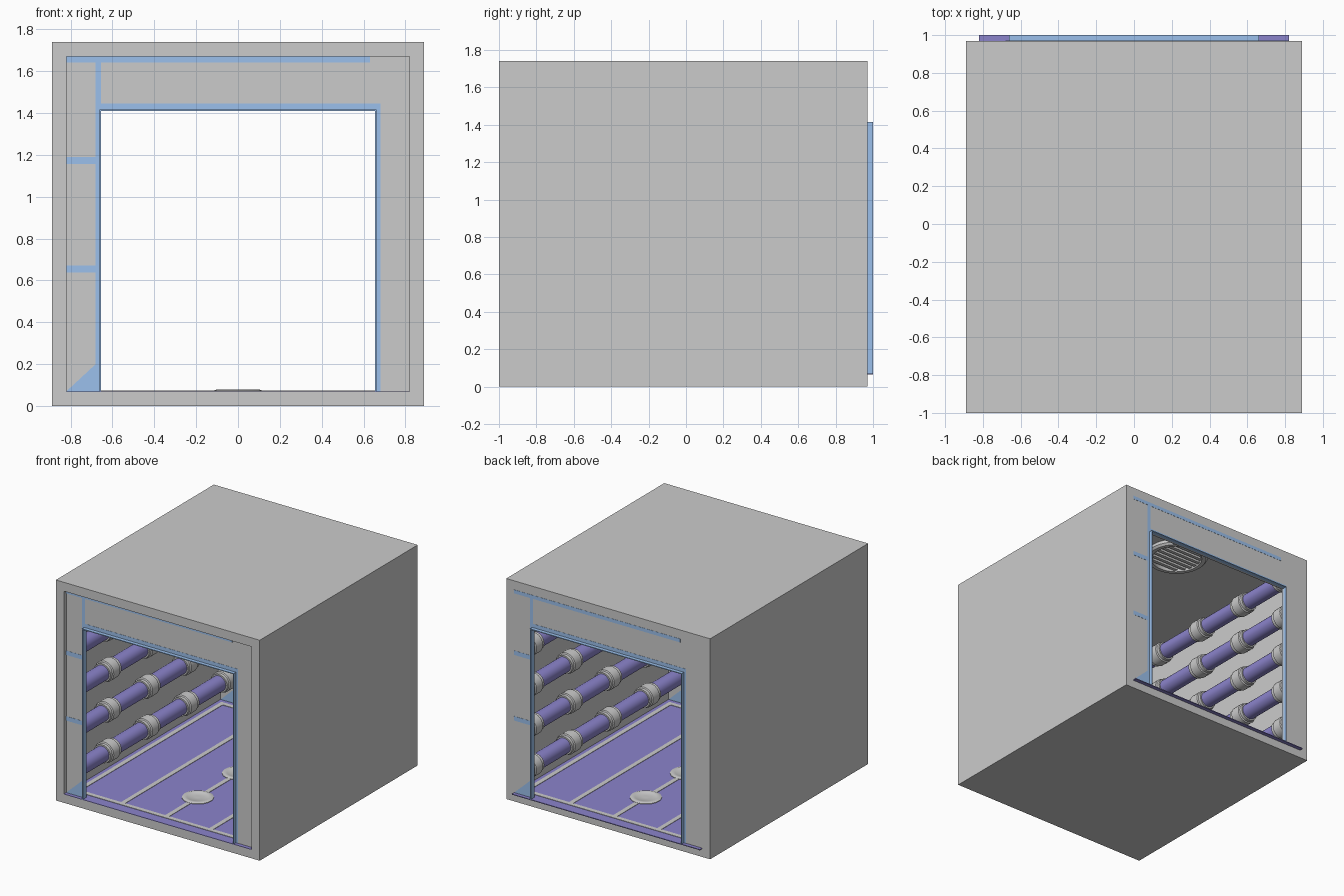
import bpy, bmesh, math
from mathutils import Matrix

if "Cube" in bpy.data.objects:
    bpy.data.objects.remove(bpy.data.objects["Cube"])

def material(name, rgb):
    m = bpy.data.materials.new(name)
    m.diffuse_color = (*rgb, 1)
    m.use_nodes = True
    m.node_tree.nodes["Principled BSDF"].inputs["Base Color"].default_value = m.diffuse_color
    return m

BLUE = material("blue_paint", (0.33, 0.53, 0.84))
INDIGO = material("indigo_paint", (0.26, 0.23, 0.60))

def finish(name, bm, mat=None, smooth=False):
    bmesh.ops.recalc_face_normals(bm, faces=bm.faces)
    me = bpy.data.meshes.new(name)
    bm.to_mesh(me)
    bm.free()
    ob = bpy.data.objects.new(name, me)
    bpy.context.collection.objects.link(ob)
    if mat:
        me.materials.append(mat)
    if smooth:
        bpy.context.view_layer.objects.active = ob
        bpy.ops.object.select_all(action='DESELECT')
        ob.select_set(True)
        bpy.ops.object.shade_smooth_by_angle(angle=math.radians(35))
    return ob

def add_box(bm, x0, x1, y0, y1, z0, z1):
    m = Matrix.Translation(((x0+x1)/2, (y0+y1)/2, (z0+z1)/2)) @ \
        Matrix.Diagonal((abs(x1-x0), abs(y1-y0), abs(z1-z0), 1))
    bmesh.ops.create_cube(bm, size=1, matrix=m)

def boxes(name, items, mat=None):
    bm = bmesh.new()
    for b in items:
        add_box(bm, *b)
    return finish(name, bm, mat)

def add_prism(bm, pts, y0, y1):
    """Extrude an x-z outline along y."""
    f = bm.faces.new([bm.verts.new((x, y0, z)) for x, z in pts])
    ext = bmesh.ops.extrude_face_region(bm, geom=[f])
    vs = [v for v in ext["geom"] if isinstance(v, bmesh.types.BMVert)]
    bmesh.ops.translate(bm, verts=vs, vec=(0, y1-y0, 0))

def add_lathe(bm, profile, matrix, n=32, closed=False):
    """Revolve (radius, height) points about the local z axis."""
    rings = [[bm.verts.new(matrix @ Matrix.Rotation(2*math.pi*i/n, 4, 'Z')
              @ Matrix.Translation((r, 0, h)).translation) for i in range(n)]
             for r, h in profile]
    pairs = list(zip(rings, rings[1:])) + ([(rings[-1], rings[0])] if closed else [])
    for a, b in pairs:
        for i in range(n):
            j = (i+1) % n
            bm.faces.new((a[i], a[j], b[j], b[i]))
    if not closed:
        bm.faces.new(rings[0])
        bm.faces.new(rings[-1])

# Outer shell: open-ended square tube
W, w, H, FLOOR, CEIL = 0.89, 0.82, 1.74, 0.066, 1.67
boxes("outer_shell", [(-W, W, -1, 0.97, 0, FLOOR), (-W, W, -1, 0.97, CEIL, H),
                      (-W, -w, -1, 0.97, FLOOR, CEIL), (w, W, -1, 0.97, FLOOR, CEIL)])

# Floor sheet and its grey dividing strips
boxes("floor", [(-w, w, -1, 1, 0.064, 0.07)], INDIGO)
strips = [(x-0.018, x+0.018, -0.9, 0.9, 0.068, 0.073) for x in (-0.77, -0.385, 0, 0.385, 0.77)]
strips += [(-0.788, 0.788, y-0.018, y+0.018, 0.068, 0.073) for y in (-0.9, 0.9)]
boxes("floor_strips", strips)

# Round floor lights
bm = bmesh.new()
for y in (-0.5, 0, 0.5):
    add_lathe(bm, [(0.114, 0.068), (0.114, 0.074), (0.10, 0.079), (0.08, 0.079),
                   (0.075, 0.076), (0.02, 0.076)], Matrix.Translation((0, y, 0)))
finish("floor_lights", bm, smooth=True)

# End walls with a doorway, and blue framing on both of their faces
D, DTOP = 0.655, 1.41
def end_wall(name, sy):
    a, b = sy*0.955, sy*0.97
    boxes(name + "_wall", [(-w, -D, a, b, FLOOR, CEIL), (D, w, a, b, FLOOR, CEIL),
                           (-D, D, a, b, DTOP, CEIL)])
    bm = bmesh.new()
    t = 0.0015
    for y, s in ((b, sy), (a, -sy)):
        r = (y-t, y+t)
        def bar(x0, x1, z0, z1):
            add_box(bm, s*x0, s*x1, *r, z0, z1)
        bar(D, 0.68, 0.07, 1.645)
        bar(-0.68, -D, 0.07, 1.445)
        bar(-D, D, DTOP, 1.445)
        bar(-0.63, w, 1.642, CEIL)
        for z in (0.655, 1.173):
            bar(0.68, w, z-0.017, z+0.017)
        add_prism(bm, [(s*w, 0.07), (s*0.68, 0.07), (s*0.68, 0.20)], *r)
    finish(name + "_framing", bm, BLUE)
    # Thin doorway lining standing proud of the wall
    e = 0.006
    boxes(name + "_door_lining", [(-D-e, -D, a, sy, 0.07, DTOP+e), (D, D+e, a, sy, 0.07, DTOP+e),
                                  (-D, D, a, sy, DTOP, DTOP+e)], BLUE)

end_wall("front", -1)
end_wall("back", 1)

# Wall pipes with collars, five rows per side
pipes, collars = bmesh.new(), bmesh.new()
for sx in (-1, 1):
    for k in range(5):
        base = Matrix.Translation((sx*0.738, 0, 0.27+0.32*k)) @ Matrix.Rotation(-math.pi/2, 4, 'X')
        add_lathe(pipes, [(0.061, -0.955), (0.061, 0.955)], base, 24)
        for y in (-0.57, -0.085, 0.40, 0.885):
            add_lathe(collars, [(0.06, -0.07), (0.072, -0.07), (0.072, -0.045), (0.081, -0.04),
                                (0.081, 0.04), (0.072, 0.045), (0.072, 0.07), (0.06, 0.07)],
                      base @ Matrix.Translation((0, 0, y)), 24, True)
finish("wall_pipes", pipes, INDIGO, True)
finish("pipe_collars", collars, None, True)

# Round ceiling vents with slats
bm = bmesh.new()
for y in (-0.5, 0.5):
    add_lathe(bm, [(0.235, CEIL), (0.235, 1.645), (0.22, 1.63), (0.19, 1.63), (0.18, 1.645), (0.18, CEIL)],
              Matrix.Translation((0, y, 0)), 40, True)
    for i in range(-3, 4):
        d = i*0.048
        half = math.sqrt(0.185**2 - d*d)
        add_box(bm, -half, half, y+d-0.013, y+d+0.013, 1.638, 1.66)
finish("ceiling_vents", bm, None, True)
